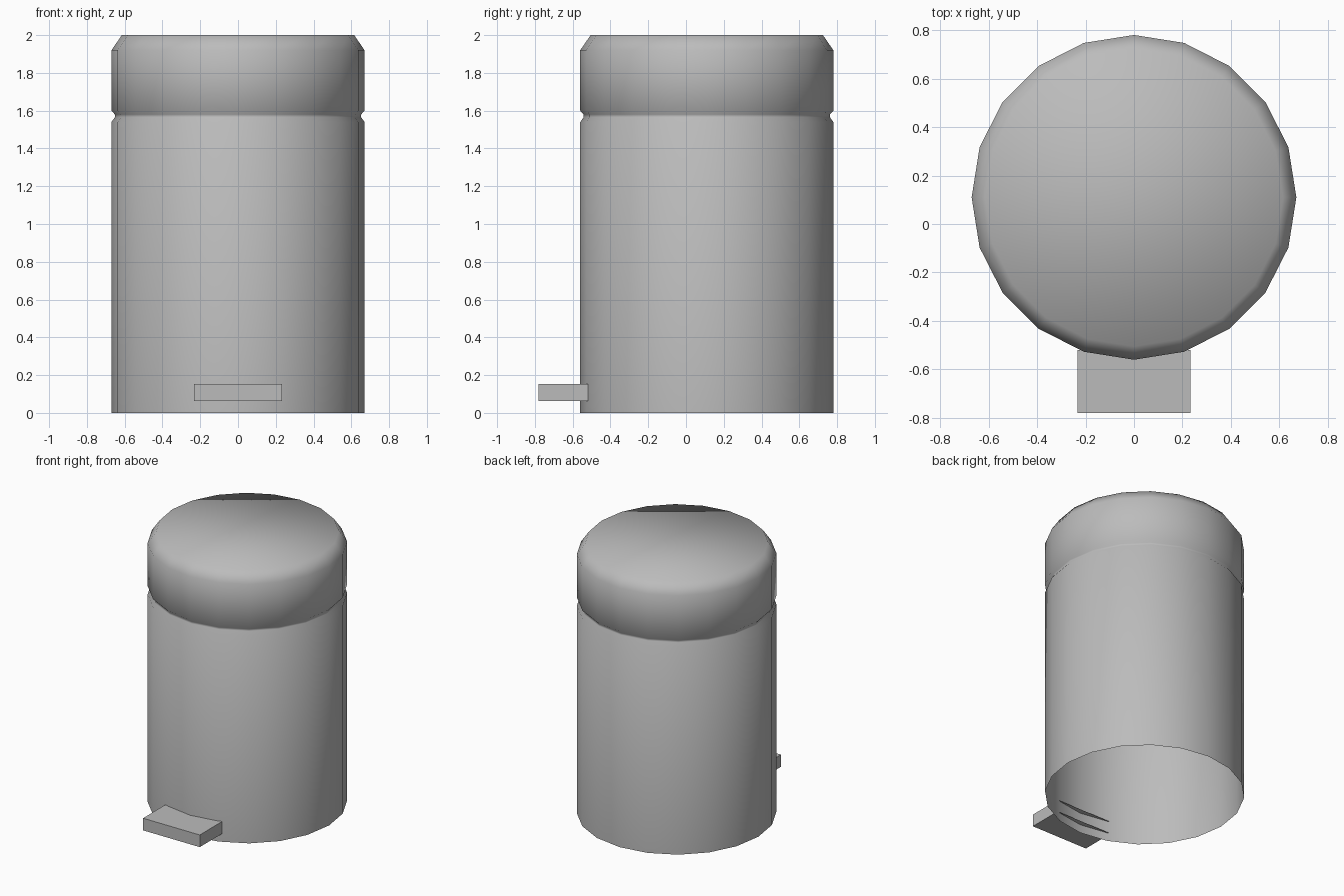
import bpy, bmesh, math

cube = bpy.data.objects.get("Cube")
if cube:
    bpy.data.objects.remove(cube, do_unlink=True)

SIDES = 20
CENTRE_Y = 0.11

grey = bpy.data.materials.new("plain grey")
grey.use_nodes = True
colour = (0.5, 0.5, 0.5, 1)
grey.diffuse_color = colour
grey.node_tree.nodes["Principled BSDF"].inputs["Base Color"].default_value = colour


def add_object(name, bm):
    bmesh.ops.recalc_face_normals(bm, faces=bm.faces)
    mesh = bpy.data.meshes.new(name)
    bm.to_mesh(mesh)
    bm.free()
    mesh.materials.append(grey)
    obj = bpy.data.objects.new(name, mesh)
    bpy.context.collection.objects.link(obj)
    return obj


def turned(name, profile, smooth_angle):
    """Spin a (radius, height) profile, bottom to top, and cap its top."""
    bm = bmesh.new()
    rings = []
    for radius, z in profile:
        angles = [math.tau * i / SIDES for i in range(SIDES)]
        rings.append([bm.verts.new((radius * math.cos(a), radius * math.sin(a), z))
                      for a in angles])
    for low, high in zip(rings, rings[1:]):
        for i in range(SIDES):
            j = (i + 1) % SIDES
            bm.faces.new((low[i], low[j], high[j], high[i]))
    bm.faces.new(rings[-1])
    obj = add_object(name, bm)
    # An open shell can be ambiguous, so the top cap must face up
    if obj.data.polygons[-1].normal.z < 0:
        obj.data.flip_normals()
    obj.location.y = CENTRE_Y
    bpy.ops.object.select_all(action="DESELECT")
    obj.select_set(True)
    bpy.context.view_layer.objects.active = obj
    bpy.ops.object.shade_smooth_by_angle(angle=math.radians(smooth_angle))
    return obj


# Bin shell: open underneath, shallow groove below the lid, bevelled top
turned("bin_body_and_lid", [
    (0.67, 0), (0.67, 1.54), (0.652, 1.565), (0.652, 1.58),
    (0.67, 1.6), (0.67, 1.92), (0.615, 2)], 60)

# Foot pedal: a box left open where it enters the bin
bm = bmesh.new()
bmesh.ops.create_cube(bm, size=1)
bmesh.ops.scale(bm, vec=(0.465, 0.26, 0.09), verts=bm.verts)
bmesh.ops.translate(bm, vec=(0, -0.65, 0.107), verts=bm.verts)
bm.normal_update()
back = [f for f in bm.faces if f.normal.y > 0.9]
bmesh.ops.delete(bm, geom=back, context="FACES_ONLY")
add_object("foot_pedal", bm)
